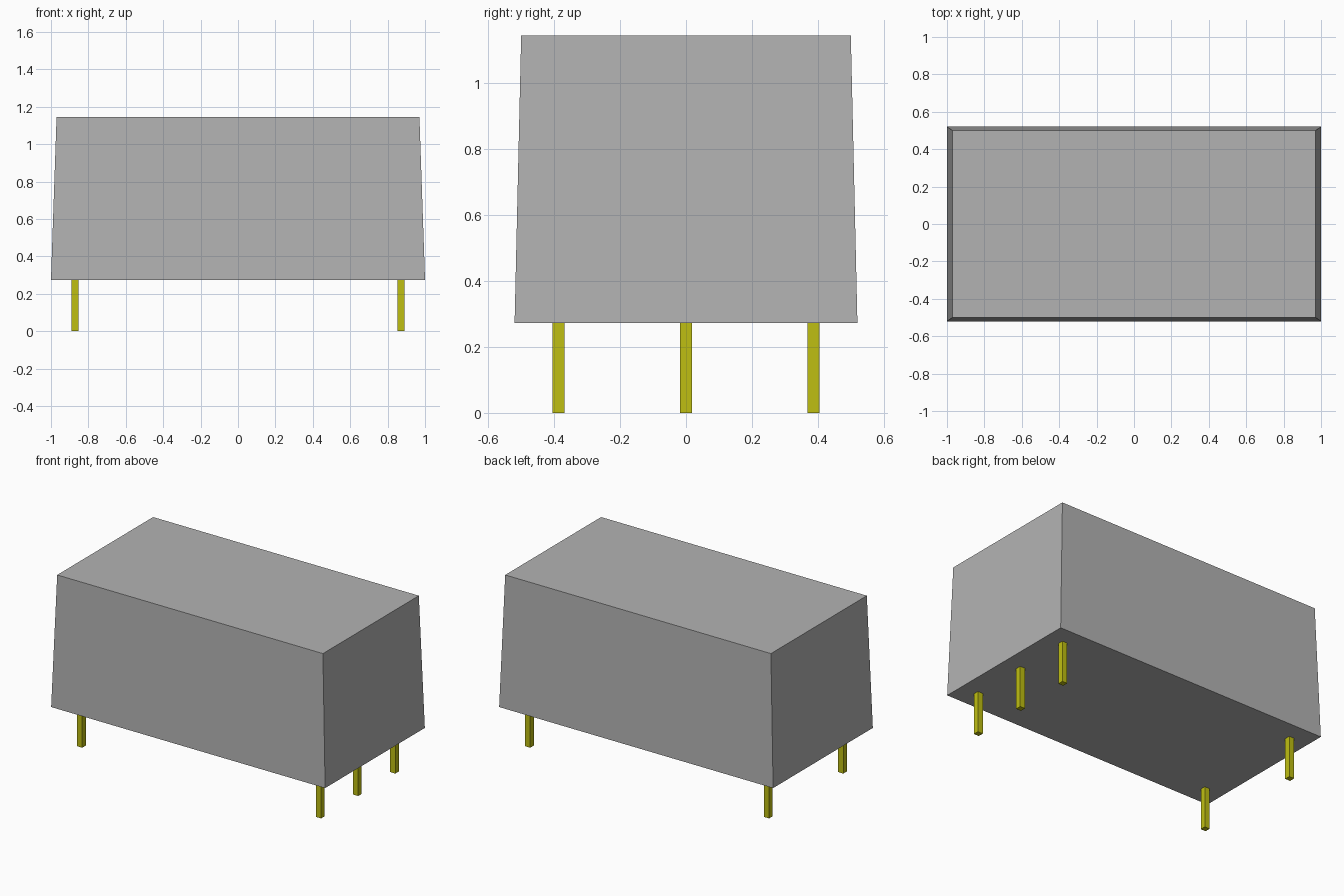
import bpy
import bmesh

cube = bpy.data.objects.get("Cube")
if cube:
    bpy.data.objects.remove(cube, do_unlink=True)


def material(name, rgb):
    m = bpy.data.materials.new(name)
    m.use_nodes = True
    m.diffuse_color = (*rgb, 1)
    m.node_tree.nodes["Principled BSDF"].inputs["Base Color"].default_value = (*rgb, 1)
    return m


def block(name, mat, x, y, z0, z1, base, top):
    """Box between z0 and z1, with (half x, half y) sizes at its base and top."""
    bm = bmesh.new()
    bmesh.ops.create_cube(bm, size=2)
    for v in bm.verts:
        hx, hy = top if v.co.z > 0 else base
        v.co = (v.co.x * hx, v.co.y * hy, z1 if v.co.z > 0 else z0)
    mesh = bpy.data.meshes.new(name)
    bm.to_mesh(mesh)
    bm.free()
    mesh.materials.append(mat)
    obj = bpy.data.objects.new(name, mesh)
    obj.location = (x, y, 0)
    bpy.context.collection.objects.link(obj)
    return obj


grey = material("case grey", (0.45, 0.45, 0.45))
yellow = material("pin yellow", (0.52, 0.52, 0.006))

# Tapered case
block("case", grey, 0, 0, 0.273, 1.145, (1.0, 0.52), (0.97, 0.50))

# Square pins: three on the left end, two on the right end
PIN = (0.0185, 0.0185)
PIN_X, PIN_Y = 0.872, 0.387
for side, x, rows in (("left", PIN_X, (-PIN_Y, 0, PIN_Y)),
                      ("right", -PIN_X, (-PIN_Y, PIN_Y))):
    for i, y in enumerate(rows, 1):
        block(f"{side}_pin_{i}", yellow, x, y, 0, 0.273, PIN, PIN)
